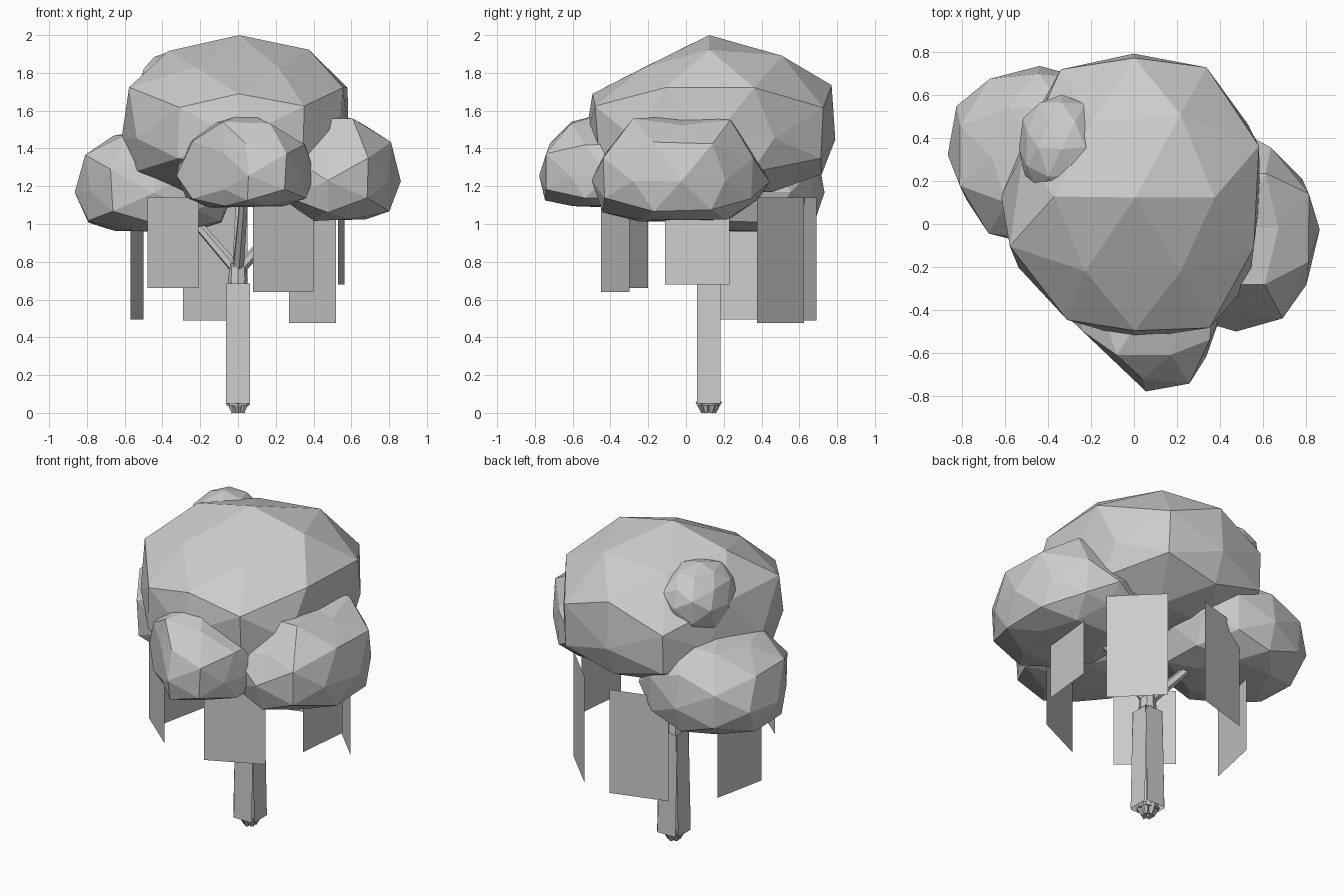
import bpy, bmesh, math, random
from mathutils import Vector, Matrix

if "Cube" in bpy.data.objects:
    bpy.data.objects.remove(bpy.data.objects["Cube"])

random.seed(4)
grey = bpy.data.materials.new("plain grey")
grey.diffuse_color = (0.6, 0.6, 0.6, 1)
grey.use_nodes = True
grey.node_tree.nodes["Principled BSDF"].inputs["Base Color"].default_value = grey.diffuse_color


def finish(name, bm):
    me = bpy.data.meshes.new(name)
    bm.to_mesh(me)
    bm.free()
    me.materials.append(grey)
    ob = bpy.data.objects.new(name, me)
    bpy.context.collection.objects.link(ob)
    return ob


def lump(name, lo, hi, mid, grow=1.08, up=1.0, down=1.5, tuck=0.1, cuts=(), jitter=0.006):
    """Faceted ball fitted into the box lo..hi, widest at mid, pressed back by the cutting planes."""
    bm = bmesh.new()
    bmesh.ops.create_icosphere(bm, subdivisions=2, radius=1)
    turn = Matrix.Rotation(-math.radians(31.717), 3, 'Y')
    c = [(lo[i] + hi[i]) / 2 for i in range(2)]
    for v in bm.verts:
        d = turn @ v.co
        p = Vector()
        for i in range(2):
            q = c[i] + d[i] * grow * (hi[i] - lo[i]) / 2 * (1 + tuck * min(d.z, 0))
            p[i] = min(hi[i], max(lo[i], q)) + random.uniform(-jitter, jitter)
        if d.z >= 0:
            p.z = min(hi[2], mid + d.z * up * (hi[2] - mid))
        else:
            p.z = max(lo[2], mid + d.z * down * (mid - lo[2]))
        for n, dist in cuts:
            n = Vector(n).normalized()
            over = p.dot(n) - dist
            if over > 0:
                p -= n * over
        if abs(d.z) < 0.95:
            p.z += random.uniform(-jitter, jitter)
        v.co = p
    finish(name, bm)


def tube(name, a, b, r1, r2, sides=6):
    a, b = Vector(a), Vector(b)
    bm = bmesh.new()
    bmesh.ops.create_cone(bm, cap_ends=True, segments=sides, radius1=r1, radius2=r2, depth=(b - a).length)
    rot = (b - a).to_track_quat('Z', 'Y').to_matrix().to_4x4()
    bmesh.ops.transform(bm, matrix=Matrix.Translation((a + b) / 2) @ rot, verts=bm.verts)
    finish(name, bm)


def sheet(name, corners):
    bm = bmesh.new()
    bm.faces.new([bm.verts.new(p) for p in corners])
    finish(name, bm)


# foliage crowns
lump("main_crown", (-0.62, -0.53, 1.16), (0.62, 0.785, 2.0), 1.45, grow=1.15, down=1.2, tuck=0.14,
     cuts=[((-0.73, -0.68, 0), 0.53), ((0.81, 0.59, 0), 0.70), ((0.99, -0.12, 0), 0.565),
           ((0.75, -0.66, 0), 0.59), ((-0.925, 0.38, 0), 0.62), ((0, -0.46, 0.89), 1.73),
           ((-0.55, 0.45, 0.7), 1.63)])
lump("right_crown", (0.1, -0.5, 1.02), (0.86, 0.46, 1.57), 1.23, up=1.18,
     cuts=[((0.707, 0.707, 0), 0.70), ((0.854, -0.52, 0), 0.83), ((0, 0.707, -0.707), -0.53),
           ((0.52, 0, 0.855), 1.648), ((0, -0.8, 0.6), 1.165), ((0, 0.868, 0.496), 0.99)])
lump("left_crown", (-0.865, -0.1, 0.96), (-0.02, 0.73, 1.51), 1.17, up=1.12,
     cuts=[((-0.894, -0.447, 0), 0.645), ((-0.73, 0.684, 0), 0.975), ((-0.585, 0, 0.81), 1.578)])
lump("front_crown", (-0.33, -0.785, 1.09), (0.42, -0.05, 1.59), 1.26, grow=1.1, up=1.1,
     cuts=[((-0.69, -0.726, 0), 0.525), ((0.945, -0.33, 0), 0.52), ((0, -0.59, 0.81), 1.605),
           ((0, -0.92, 0.39), 1.218), ((-0.54, 0, 0.84), 1.363), ((0.5, 0, 0.866), 1.408)])
lump("small_crown", (-0.535, 0.1, 1.47), (-0.13, 0.6, 1.92), 1.71, grow=1.03, down=1.1)

# hanging leaf curtains: two ends in plan, bottom, top
curtains = [((-0.48, -0.20), (-0.21, -0.43), 0.66, 1.14),
            ((0.08, -0.45), (0.40, -0.30), 0.64, 1.13),
            ((0.53, -0.11), (0.565, 0.23), 0.68, 1.16),
            ((0.52, 0.375), (0.27, 0.625), 0.475, 1.14),
            ((0.05, 0.69), (-0.29, 0.59), 0.49, 1.14),
            ((-0.50, 0.40), (-0.57, 0.065), 0.495, 1.12)]
for i, (p, q, z0, z1) in enumerate(curtains):
    sheet(f"leaf_curtain_{i + 1}", [(*p, z0), (*q, z0), (*q, z1), (*p, z1)])

# trunk core, root tips and fork
cx, cy = 0.0, 0.12
tube("trunk_core", (cx, cy, 0.04), (cx, cy, 0.70), 0.062, 0.05, 8)
tube("trunk_fork", (cx, cy, 0.70), (cx, cy, 0.79), 0.052, 0.045, 8)
for i in range(6):
    a = math.radians(60 * i + 30)
    tube(f"root_{i + 1}", (cx + 0.025 * math.cos(a), cy + 0.025 * math.sin(a), 0.002),
         (cx + 0.045 * math.cos(a), cy + 0.045 * math.sin(a), 0.065), 0.014, 0.026, 6)

# bark plates standing around the trunk
for i in range(4):
    m = Matrix.Translation((cx, cy, 0)) @ Matrix.Rotation(math.radians(90 * i), 4, 'Z')
    sheet(f"bark_plate_{i + 1}", [m @ Vector(p) for p in
          ((-0.063, -0.073, 0.05), (0.063, -0.073, 0.05), (0.063, -0.058, 0.685), (-0.063, -0.058, 0.685))])

# branches rising into each crown
tips = {"left": (-0.32, 0.25, 1.12), "right": (0.36, 0.05, 1.15),
        "front": (0.04, -0.22, 1.25), "back": (0.02, 0.22, 1.35)}
for side, tip in tips.items():
    tube(f"{side}_branch", (cx, cy, 0.75), tip, 0.032, 0.022, 6)
